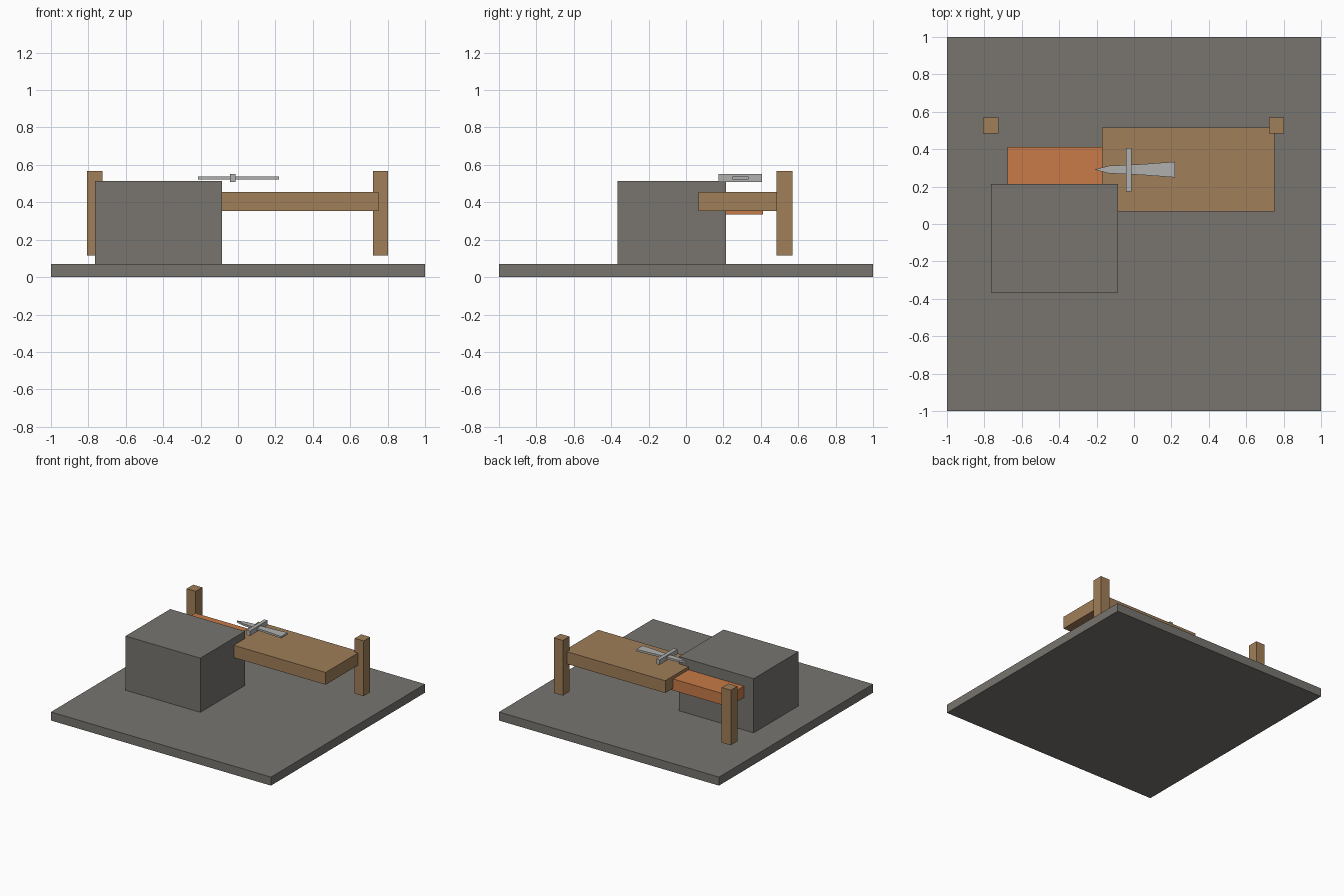
import bpy, bmesh

if "Cube" in bpy.data.objects:
    bpy.data.objects.remove(bpy.data.objects["Cube"])


def material(name, color):
    m = bpy.data.materials.new(name)
    m.diffuse_color = (*color, 1)
    m.use_nodes = True
    m.node_tree.nodes["Principled BSDF"].inputs["Base Color"].default_value = m.diffuse_color
    return m


STONE = material("grey stone", (0.188, 0.178, 0.160))
WOOD = material("brown wood", (0.352, 0.209, 0.098))
CLAY = material("orange clay", (0.578, 0.195, 0.065))
STEEL = material("light steel", (0.434, 0.434, 0.430))


def prism(name, outline, z0, z1, mat):
    """Extrude a flat outline from z0 up to z1."""
    bm = bmesh.new()
    face = bm.faces.new([bm.verts.new((x, y, z0)) for x, y in outline])
    top = bmesh.ops.extrude_face_region(bm, geom=[face])["geom"]
    verts = [g for g in top if isinstance(g, bmesh.types.BMVert)]
    bmesh.ops.translate(bm, verts=verts, vec=(0, 0, z1 - z0))
    bmesh.ops.recalc_face_normals(bm, faces=bm.faces)
    mesh = bpy.data.meshes.new(name)
    bm.to_mesh(mesh)
    bm.free()
    mesh.materials.append(mat)
    obj = bpy.data.objects.new(name, mesh)
    bpy.context.collection.objects.link(obj)
    return obj


def box(name, x, y, z, mat):
    corners = [(x[0], y[0]), (x[1], y[0]), (x[1], y[1]), (x[0], y[1])]
    return prism(name, corners, z[0], z[1], mat)


# Ground slab and stone block
box("floor_slab", (-1, 1), (-1, 1), (0, 0.07), STONE)
box("stone_block", (-0.765, -0.085), (-0.367, 0.213), (0.07, 0.515), STONE)

# Table top with the lower orange extension
box("table_top", (-0.172, 0.75), (0.067, 0.515), (0.354, 0.455), WOOD)
box("orange_plank", (-0.675, -0.12), (0.17, 0.412), (0.336, 0.43), CLAY)

# Upright posts
for side, x in (("left", -0.765), ("right", 0.762)):
    box(side + "_post", (x - 0.041, x + 0.041), (0.485, 0.57), (0.115, 0.568), WOOD)

# Sword: leaf-shaped blade with flared grip, and cross guard
half = [(-0.155, 0.015), (-0.13, 0.021), (-0.03, 0.025), (0.06, 0.030), (0.218, 0.042)]
cy = 0.291
outline = [(-0.213, cy)] + [(x, cy - w) for x, w in half]
outline += [(x, cy + w) for x, w in reversed(half)]
prism("sword_blade", outline, 0.523, 0.539, STEEL)
box("sword_guard", (-0.044, -0.014), (0.175, 0.405), (0.509, 0.55), STEEL)
